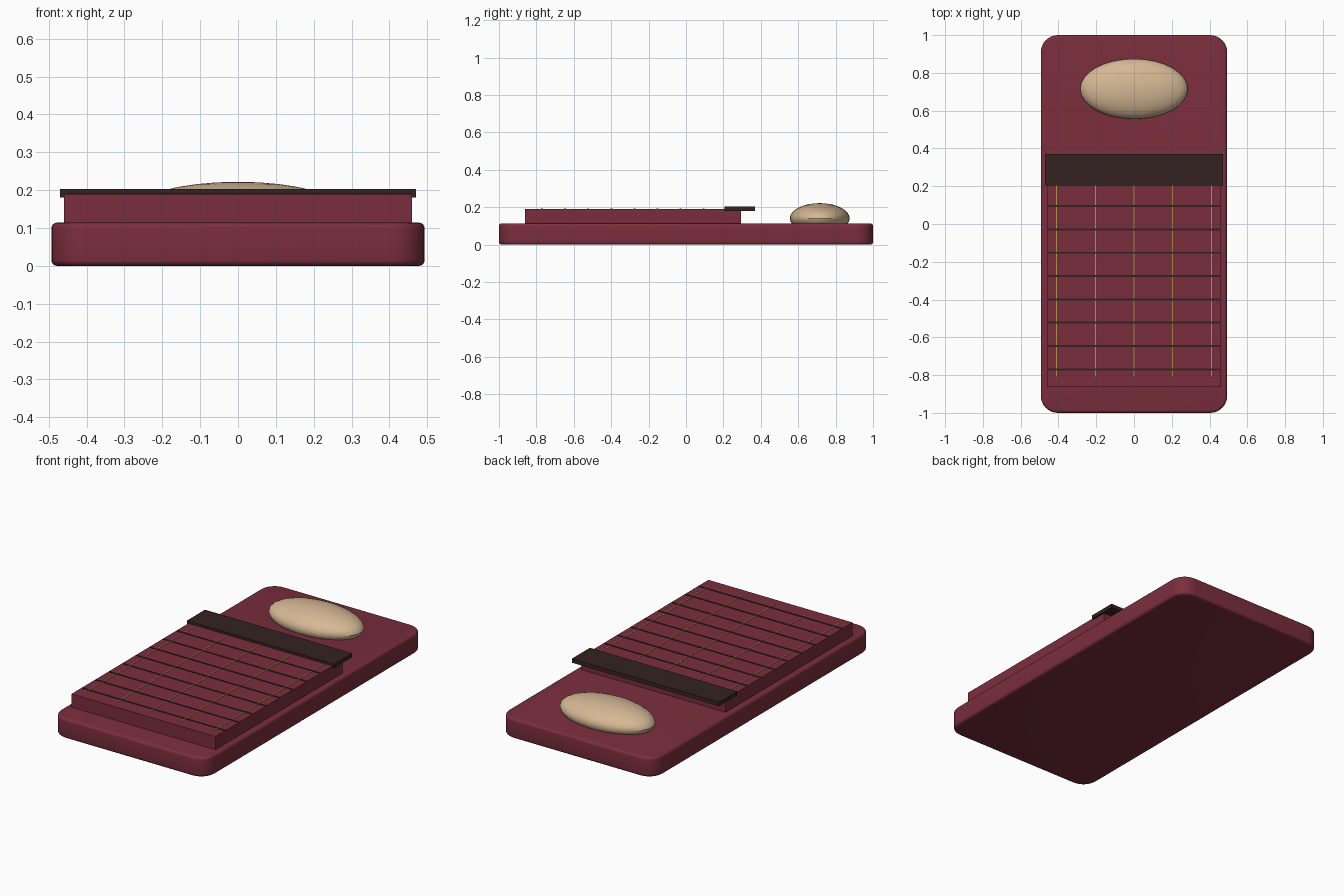
import bpy
import bmesh
from mathutils import Matrix, Vector

cube = bpy.data.objects.get("Cube")
if cube:
    bpy.data.objects.remove(cube, do_unlink=True)


def material(name, rgb):
    m = bpy.data.materials.new(name)
    m.use_nodes = True
    m.diffuse_color = (*rgb, 1)
    m.node_tree.nodes["Principled BSDF"].inputs["Base Color"].default_value = (*rgb, 1)
    return m


red = material("wine red", (0.195, 0.027, 0.046))
brown = material("dark brown", (0.036, 0.016, 0.016))
cream = material("cream", (0.67, 0.48, 0.30))
gold = material("gold", (0.48, 0.30, 0.05))


def finish(name, bm, mat, smooth=False):
    mesh = bpy.data.meshes.new(name)
    bm.to_mesh(mesh)
    bm.free()
    mesh.materials.append(mat)
    ob = bpy.data.objects.new(name, mesh)
    bpy.context.collection.objects.link(ob)
    if smooth:
        bpy.ops.object.select_all(action='DESELECT')
        ob.select_set(True)
        bpy.context.view_layer.objects.active = ob
        bpy.ops.object.shade_smooth_by_angle()
    return ob


def add_box(bm, lo, hi):
    lo, hi = Vector(lo), Vector(hi)
    matrix = Matrix.Translation((lo + hi) / 2) @ Matrix.Diagonal((*(hi - lo), 1))
    bmesh.ops.create_cube(bm, size=1, matrix=matrix)


def box(name, lo, hi, mat):
    bm = bmesh.new()
    add_box(bm, lo, hi)
    return finish(name, bm, mat)


# Mattress: rounded plan corners, then softened rims
bm = bmesh.new()
add_box(bm, (-0.493, -1, 0), (0.493, 1, 0.114))
upright = [e for e in bm.edges if abs(e.verts[0].co.z - e.verts[1].co.z) > 0.05]
bmesh.ops.bevel(bm, geom=upright, offset=0.09, segments=8, profile=0.5, affect='EDGES')
rims = [e for e in bm.edges if abs(e.verts[0].co.z - e.verts[1].co.z) < 0.01]
bmesh.ops.bevel(bm, geom=rims, offset=0.015, segments=4, profile=0.5, affect='EDGES')
finish("mattress", bm, red, smooth=True)

# Blanket and its folded edge
box("blanket", (-0.46, -0.862, 0.105), (0.46, 0.295, 0.19), red)
box("blanket_fold", (-0.47, 0.205, 0.18), (0.47, 0.37, 0.203), brown)

# Cross seams
bm = bmesh.new()
for i in range(8):
    y = 0.095 - i * 0.1235
    add_box(bm, (-0.455, y - 0.005, 0.185), (0.455, y + 0.005, 0.1925))
finish("cross_seams", bm, brown)

# Lengthwise gold threads
bm = bmesh.new()
for i in range(-2, 3):
    x = i * 0.205
    add_box(bm, (x - 0.0025, -0.808, 0.185), (x + 0.0025, 0.22, 0.1917))
finish("gold_threads", bm, gold)

# Pillow
bm = bmesh.new()
bmesh.ops.create_uvsphere(
    bm, u_segments=32, v_segments=16, radius=1,
    matrix=Matrix.Translation((0, 0.715, 0.141)) @ Matrix.Diagonal((0.285, 0.16, 0.081, 1)))
finish("pillow", bm, cream, smooth=True)
